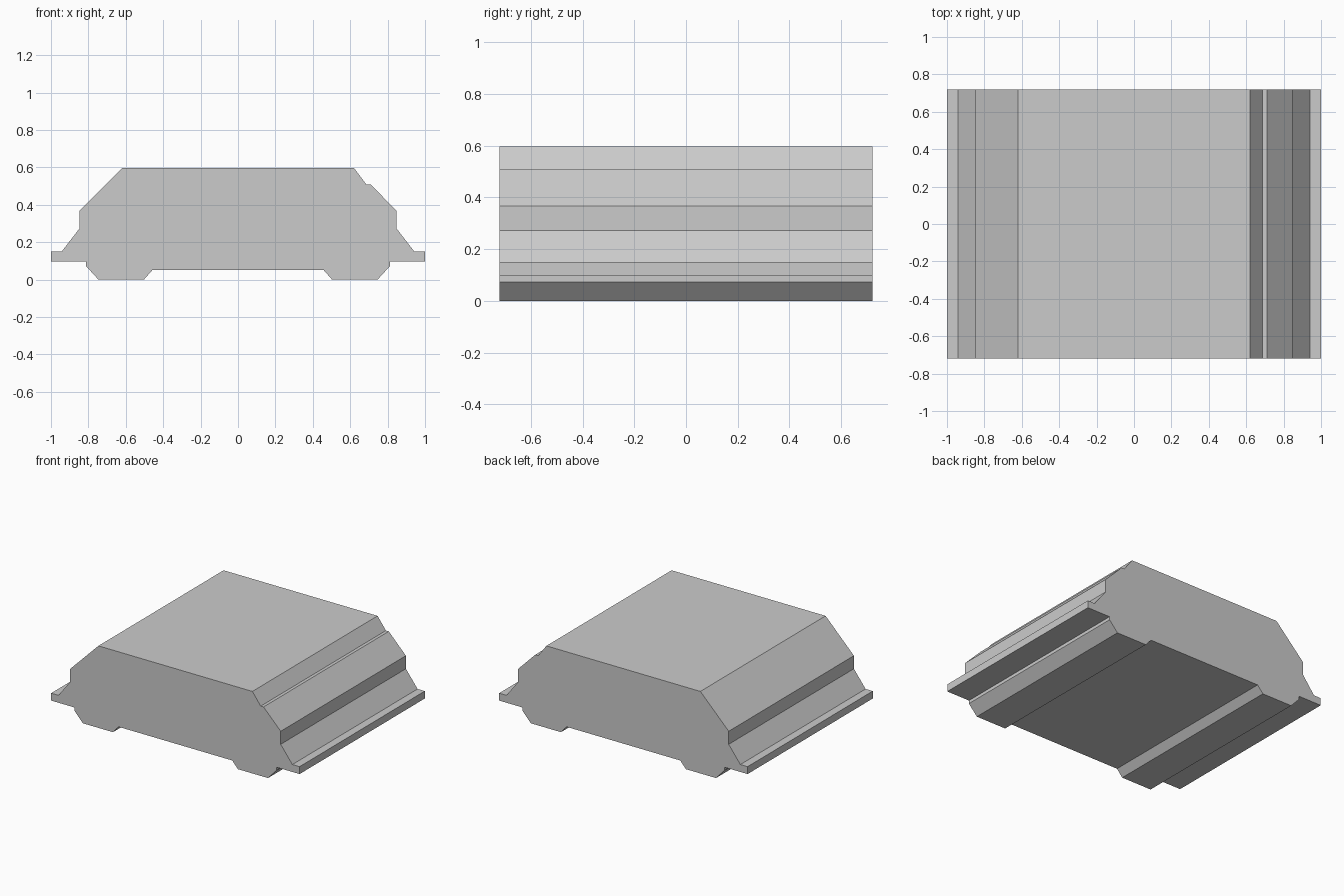
import bpy, bmesh

if "Cube" in bpy.data.objects:
    bpy.data.objects.remove(bpy.data.objects["Cube"])

HALF_DEPTH = 0.72

# Right half of the cross-section below the shoulder, going down to the middle
side = [(0.848, 0.368), (0.848, 0.273), (0.942, 0.151), (1.0, 0.151),
        (1.0, 0.097), (0.814, 0.097), (0.814, 0.074), (0.746, 0.0),
        (0.503, 0.0), (0.458, 0.051)]
# Top edge, with the small step only on the right shoulder
top = [(-0.62, 0.597), (0.62, 0.597), (0.687, 0.508), (0.71, 0.508)]
profile = top + side + [(-x, z) for x, z in reversed(side)]

# Extrude the cross-section from front to back
bm = bmesh.new()
face = bm.faces.new([bm.verts.new((x, -HALF_DEPTH, z)) for x, z in profile])
extruded = bmesh.ops.extrude_face_region(bm, geom=[face], use_keep_orig=True)
verts = [g for g in extruded["geom"] if isinstance(g, bmesh.types.BMVert)]
bmesh.ops.translate(bm, verts=verts, vec=(0, 2 * HALF_DEPTH, 0))
bmesh.ops.recalc_face_normals(bm, faces=bm.faces)

mesh = bpy.data.meshes.new("profiled_block")
bm.to_mesh(mesh)
bm.free()
block = bpy.data.objects.new("profiled_block", mesh)
bpy.context.collection.objects.link(block)
